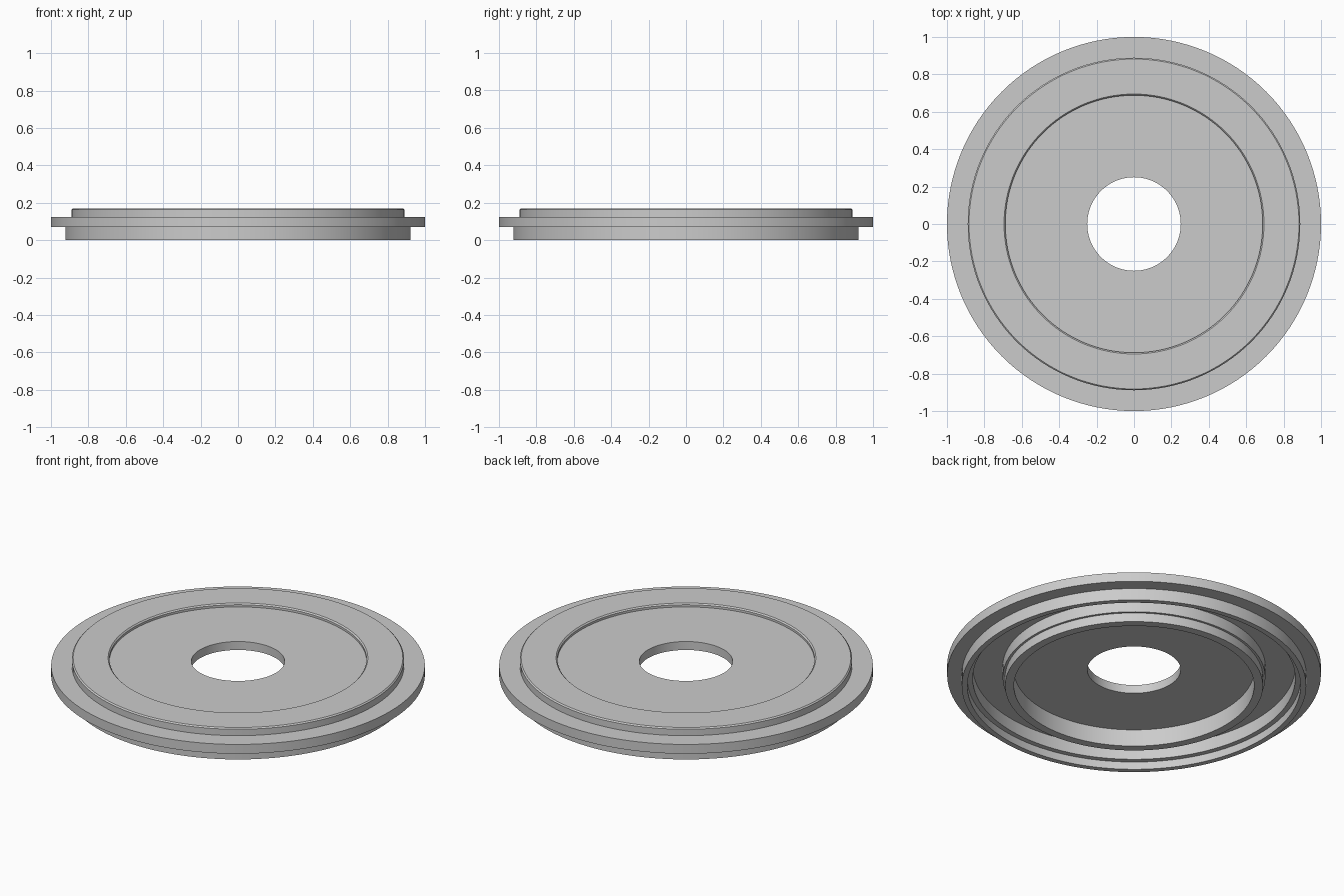
import bpy, bmesh, math

cube = bpy.data.objects.get("Cube")
if cube:
    bpy.data.objects.remove(cube, do_unlink=True)

SEGMENTS = 128

grey = bpy.data.materials.new("plain grey")
grey.use_nodes = True
colour = (0.6, 0.6, 0.6, 1)
grey.diffuse_color = colour
grey.node_tree.nodes["Principled BSDF"].inputs["Base Color"].default_value = colour


def lathe(name, profile):
    """Turn a closed (radius, height) outline around the z axis."""
    bm = bmesh.new()
    rings = []
    for i in range(SEGMENTS):
        a = 2 * math.pi * i / SEGMENTS
        rings.append([bm.verts.new((r * math.cos(a), r * math.sin(a), z))
                      for r, z in profile])
    n = len(profile)
    for i, ring in enumerate(rings):
        after = rings[(i + 1) % SEGMENTS]
        for j in range(n):
            k = (j + 1) % n
            bm.faces.new((ring[j], after[j], after[k], ring[k]))
    bmesh.ops.recalc_face_normals(bm, faces=bm.faces)
    mesh = bpy.data.meshes.new(name)
    bm.to_mesh(mesh)
    bm.free()
    mesh.materials.append(grey)
    obj = bpy.data.objects.new(name, mesh)
    bpy.context.collection.objects.link(obj)
    bpy.ops.object.select_all(action='DESELECT')
    obj.select_set(True)
    bpy.context.view_layer.objects.active = obj
    bpy.ops.object.shade_smooth_by_angle(angle=math.radians(25))
    return obj


# Stepped outline of the flanged ring
top_side = [
    (0.25, 0.15), (0.688, 0.15),                  # recessed floor
    (0.688, 0.163), (0.695, 0.17),                # recess wall and chamfer
    (0.882, 0.17), (0.889, 0.163),                # raised tier
    (0.889, 0.125), (1.0, 0.125), (1.0, 0.07),    # outer flange
]
under_side = [
    (0.922, 0.07), (0.922, 0), (0.892, 0),        # lower skirt
    (0.892, 0.045), (0.863, 0.045),               # step inside the skirt
    (0.863, 0.12), (0.703, 0.12),                 # channel
    (0.703, 0.053), (0.69, 0.053),                # step on the inner collar
    (0.69, 0), (0.643, 0),                        # inner collar
    (0.643, 0.10), (0.25, 0.10),                  # underside of the floor
]
lathe("flanged_ring", top_side + under_side)
